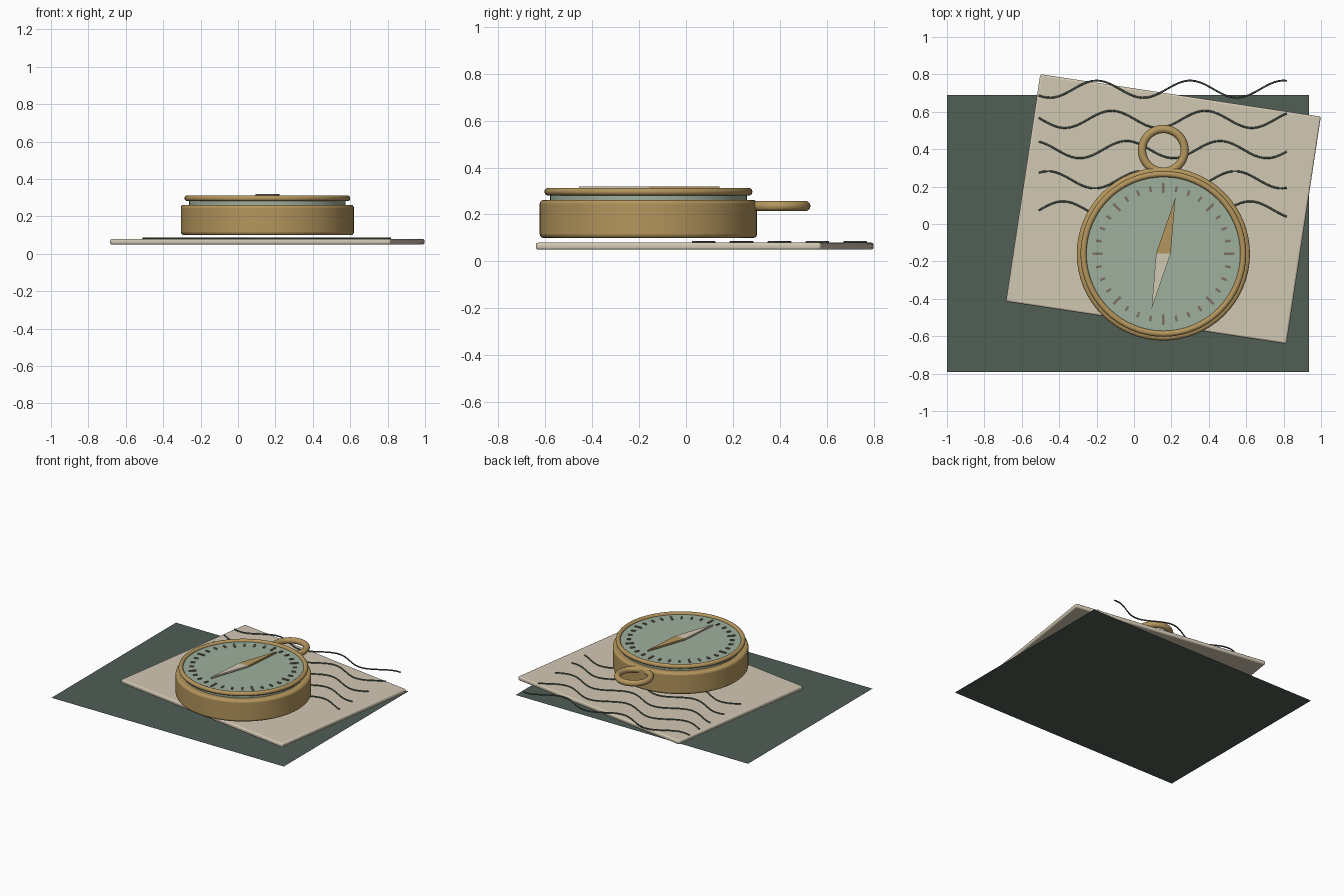
import bpy, bmesh, math
from mathutils import Matrix, Vector

if "Cube" in bpy.data.objects:
    bpy.data.objects.remove(bpy.data.objects["Cube"])


def material(name, rgb):
    m = bpy.data.materials.new(name)
    m.diffuse_color = (*rgb, 1)
    m.use_nodes = True
    m.node_tree.nodes["Principled BSDF"].inputs["Base Color"].default_value = m.diffuse_color
    return m


GREEN = material("dark green", (0.082, 0.112, 0.092))
PAPER = material("parchment", (0.65, 0.58, 0.455))
BRASS = material("brass", (0.46, 0.305, 0.11))
SAGE = material("sage", (0.345, 0.435, 0.34))
TICK = material("dull brown", (0.20, 0.16, 0.12))

CX, CY = 0.157, -0.16   # compass axis


def finish(bm, name, mat, smooth=False):
    me = bpy.data.meshes.new(name)
    bm.to_mesh(me)
    bm.free()
    me.materials.append(mat)
    ob = bpy.data.objects.new(name, me)
    bpy.context.collection.objects.link(ob)
    if smooth:
        shade(ob)
    return ob


def shade(ob):
    bpy.ops.object.select_all(action='DESELECT')
    ob.select_set(True)
    bpy.context.view_layer.objects.active = ob
    bpy.ops.object.shade_smooth_by_angle(angle=math.radians(40))


def bevel(ob, width, segments):
    mod = ob.modifiers.new("soft edge", 'BEVEL')
    mod.width, mod.segments, mod.limit_method = width, segments, 'ANGLE'


def disc(name, radius, z0, z1, mat):
    bm = bmesh.new()
    bmesh.ops.create_cone(bm, cap_ends=True, segments=64, radius1=radius, radius2=radius,
                          depth=z1 - z0, matrix=Matrix.Translation((CX, CY, (z0 + z1) / 2)))
    return finish(bm, name, mat, True)


def ring(name, loc, major, minor, mat, around=64):
    bpy.ops.mesh.primitive_torus_add(location=loc, major_radius=major, minor_radius=minor,
                                     major_segments=around, minor_segments=14)
    ob = bpy.context.object
    ob.name = name
    ob.data.materials.append(mat)
    shade(ob)


def plate(name, points, z0, z1, mat):
    bm = bmesh.new()
    face = bm.faces.new([bm.verts.new((x, y, z0)) for x, y in points])
    top = bmesh.ops.extrude_face_region(bm, geom=[face])["geom"]
    bmesh.ops.translate(bm, vec=(0, 0, z1 - z0),
                        verts=[v for v in top if isinstance(v, bmesh.types.BMVert)])
    bmesh.ops.recalc_face_normals(bm, faces=bm.faces)
    return finish(bm, name, mat)


# Base sheet lying on the ground
bm = bmesh.new()
bm.faces.new([bm.verts.new((x, y, 0)) for x, y in
              ((-1, -0.79), (0.935, -0.79), (0.935, 0.69), (-1, 0.69))])
finish(bm, "table_mat", GREEN)

# Map sheet, slightly turned
bm = bmesh.new()
bmesh.ops.create_cube(bm, size=1, matrix=Matrix.Translation((0.157, 0.08, 0.065))
                      @ Matrix.Rotation(-0.15, 4, 'Z') @ Matrix.Diagonal((1.517, 1.229, 0.03, 1)))
bevel(finish(bm, "map_sheet", PAPER, True), 0.01, 3)

# Wavy contour lines on the map
for i in range(5):
    cu = bpy.data.curves.new("contour", 'CURVE')
    cu.dimensions = '3D'
    cu.bevel_depth, cu.bevel_resolution = 0.005, 1
    cu.use_fill_caps = True
    sp = cu.splines.new('POLY')
    n = 60
    sp.points.add(n)
    for k in range(n + 1):
        x = -0.51 + 1.327 * k / n
        y = 0.721 - 0.1615 * i + 0.046 * math.cos(2 * math.pi * (x + 0.2 - 0.08 * i) / 0.5)
        sp.points[k].co = (x, y, 0.083, 1)
    cu.materials.append(GREEN)
    bpy.context.collection.objects.link(bpy.data.objects.new(f"contour_line_{i + 1}", cu))

# Compass case, dial, bezel and hanging loop
bevel(disc("compass_case", 0.463, 0.10, 0.262, BRASS), 0.016, 3)
disc("dial", 0.419, 0.255, 0.298, SAGE)
ring("bezel", (CX, CY, 0.297), 0.427, 0.016, BRASS)
ring("hanging_loop", (CX, 0.394, 0.236), 0.114, 0.022, BRASS, 40)

# Dial marks, longer at the main directions
bm = bmesh.new()
for i in range(32):
    main = i % 4 == 0
    size = (0.013, 0.055 if main else 0.03, 0.008, 1)
    bmesh.ops.create_cube(bm, size=1, matrix=Matrix.Translation((CX, CY, 0.301))
                          @ Matrix.Rotation(-math.tau * i / 32, 4, 'Z')
                          @ Matrix.Translation((0, 0.352, 0)) @ Matrix.Diagonal(size))
finish(bm, "dial_marks", TICK)

# Two-tone needle
left, right = (0.118, -0.158), (0.196, -0.158)
plate("needle_north", [left, right, (0.222, 0.142)], 0.307, 0.32, BRASS)
plate("needle_south", [left, (0.094, -0.455), right], 0.307, 0.32, PAPER)
# Pivot under the needle
disc("needle_pivot", 0.018, 0.295, 0.309, BRASS)
